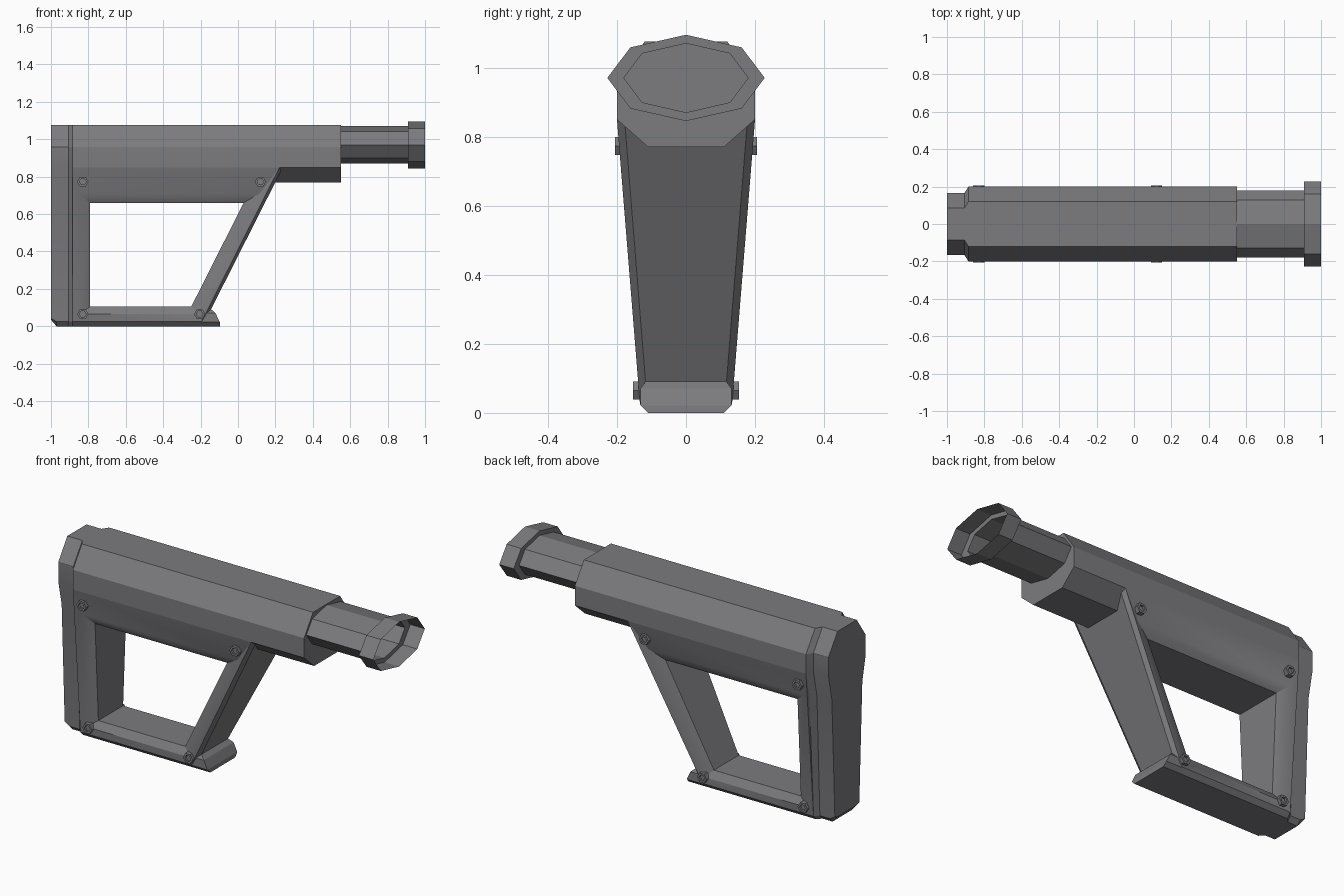
import bpy, bmesh, math

if "Cube" in bpy.data.objects:
    bpy.data.objects.remove(bpy.data.objects["Cube"])

grey = bpy.data.materials.new("dark grey polymer")
grey.use_nodes = True
GREY = (0.2, 0.2, 0.213, 1)
grey.diffuse_color = GREY
grey.node_tree.nodes["Principled BSDF"].inputs["Base Color"].default_value = GREY


def loft(name, rings, cap=True, loop=False):
    """Skin a list of equal-length rings of points."""
    bm = bmesh.new()
    rows = [[bm.verts.new(p) for p in ring] for ring in rings]
    n = len(rows[0])
    pairs = list(zip(rows, rows[1:]))
    if loop:
        pairs.append((rows[-1], rows[0]))
    for a, b in pairs:
        for i in range(n):
            j = (i + 1) % n
            bm.faces.new((a[i], a[j], b[j], b[i]))
    if cap and not loop:
        bm.faces.new(rows[0])
        bm.faces.new(rows[-1])
    bmesh.ops.recalc_face_normals(bm, faces=bm.faces)
    mesh = bpy.data.meshes.new(name)
    bm.to_mesh(mesh)
    bm.free()
    mesh.materials.append(grey)
    obj = bpy.data.objects.new(name, mesh)
    bpy.context.collection.objects.link(obj)
    bpy.ops.object.select_all(action="DESELECT")
    obj.select_set(True)
    bpy.context.view_layer.objects.active = obj
    bpy.ops.object.shade_smooth_by_angle(angle=math.radians(20))
    return obj


def mirrored(x, half):
    """Symmetric section across y from (half width, height) pairs."""
    return [(x, w, z) for w, z in half] + [(x, -w, z) for w, z in reversed(half)]


# Main body: long faceted housing
body = [(0.12, 1.075), (0.2, 0.96), (0.2, 0.85), (0.11, 0.77)]
loft("body", [mirrored(x, body) for x in (-0.885, 0.24, 0.55)])

# Butt pad: narrower slab with a sloped step and a chamfered heel
butt = [(0.12, 1.075), (0.2, 0.96), (0.2, 0.85), (0.17, 0.71), (0.133, 0.025), (0.11, 0)]


def butt_ring(x, inset, heel=0):
    return mirrored(x, [(w - inset * (1 if z > 0.5 else 0.7), max(z, heel + z * 0.3))
                        for w, z in butt])


loft("butt_pad", [butt_ring(-0.885, 0), butt_ring(-0.907, 0.035),
                  butt_ring(-0.97, 0.035), butt_ring(-1, 0.035, 0.035)])

# Open frame: bevelled bar section swept around the opening
# Each corner: opening edge, opening bevel, outer bevel, outer edge (x, z)
corners = [
    [(-0.79, 0.66), (-0.85, 0.71), (-0.885, 0.85), (-0.885, 0.85)],
    [(0.03, 0.66), (0.115, 0.71), (0.222, 0.85), (0.24, 0.85)],
    [(-0.25, 0.105), (-0.205, 0.065), (-0.195, 0.025), (-0.19, 0)],
    [(-0.79, 0.105), (-0.85, 0.065), (-0.885, 0.025), (-0.885, 0)],
]


def frame_width(z):
    if z > 0.71:
        return 0.17 + (z - 0.71) * 0.03 / 0.14
    return 0.132 + z * 0.038 / 0.71


def frame_ring(points):
    insets = (0.028, 0, 0, 0.022)
    side = [(x, frame_width(z) - i, z) for (x, z), i in zip(points, insets)]
    return side + [(x, -y, z) for x, y, z in reversed(side)]


loft("frame", [frame_ring(c) for c in corners], loop=True)

# Toe at the foot of the strut
toe = [(0, -0.095, 0.11), (0.022, -0.097, 0.132), (0.07, -0.12, 0.132), (0.097, -0.15, 0.113)]
loft("toe", [[(-0.2, -w, z), (x, -w, z), (x, w, z), (-0.2, w, z)] for z, x, w in toe])


# Hollow front tube with an open, stepped flange
def octagon(x, ry, rz):
    return [(x, ry * math.cos(k * math.pi / 4), 0.97 + rz * math.sin(k * math.pi / 4))
            for k in range(8)]


loft("front_tube", [octagon(0.55, 0.18, 0.1), octagon(0.91, 0.18, 0.1),
                    octagon(0.91, 0.228, 0.125), octagon(1, 0.228, 0.125)], cap=False)


# Hexagonal bolts with a recessed socket, on both sides
def hexagon(cx, cz, r, y):
    return [(cx + r * math.cos(k * math.pi / 3), y, cz + r * math.sin(k * math.pi / 3))
            for k in range(6)]


bolts = [("upper_rear", -0.83, 0.773, 0.205), ("upper_front", 0.12, 0.773, 0.205),
         ("lower_rear", -0.83, 0.065, 0.153), ("lower_front", -0.205, 0.065, 0.153)]
for label, x, z, tip in bolts:
    for side, s in (("right", -1), ("left", 1)):
        loft(f"bolt_{label}_{side}", [
            hexagon(x, z, 0.03, s * (tip - 0.06)), hexagon(x, z, 0.03, s * tip),
            hexagon(x, z, 0.018, s * tip), hexagon(x, z, 0.018, s * (tip - 0.012))])
